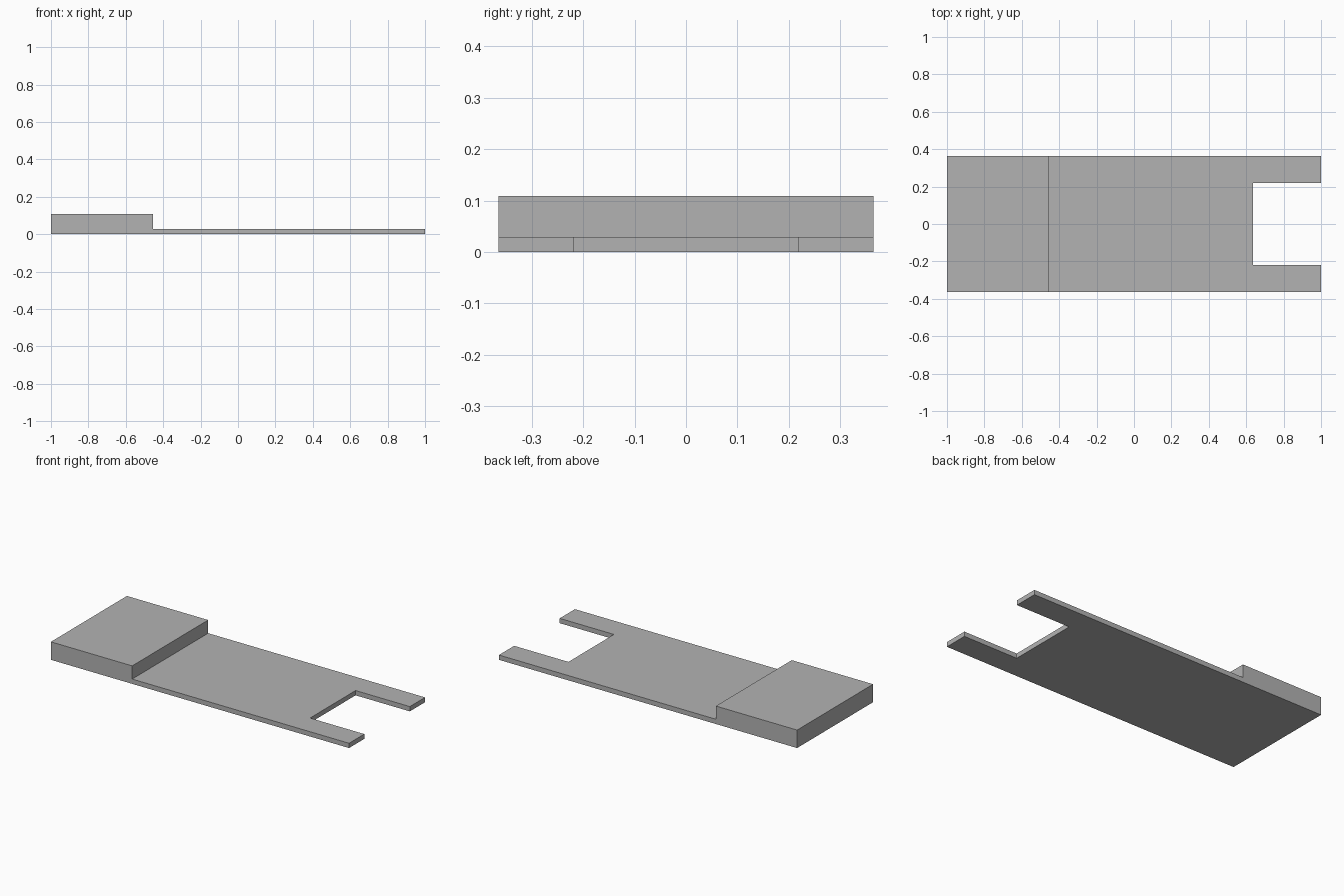
import bpy
import bmesh

cube = bpy.data.objects.get("Cube")
if cube:
    bpy.data.objects.remove(cube, do_unlink=True)

# Main dimensions
half_width = 0.364
plate_top = 0.029
block_top = 0.109
step_x = -0.455
notch_x = 0.636
notch_half = 0.218

grey = bpy.data.materials.new("plain grey")
grey.use_nodes = True
grey.diffuse_color = (0.45, 0.45, 0.45, 1)
bsdf = next(n for n in grey.node_tree.nodes if n.type == "BSDF_PRINCIPLED")
bsdf.inputs["Base Color"].default_value = grey.diffuse_color

bm = bmesh.new()


def raise_faces(faces, height):
    """Extrude faces upward and return the new top faces."""
    result = bmesh.ops.extrude_face_region(bm, geom=faces)["geom"]
    verts = [g for g in result if isinstance(g, bmesh.types.BMVert)]
    bmesh.ops.translate(bm, verts=verts, vec=(0, 0, height))
    return [g for g in result if isinstance(g, bmesh.types.BMFace)]


# Footprint: block end, and plate with a forked end
near_side = [(1, -half_width), (1, -notch_half), (notch_x, -notch_half)]
far_side = [(x, -y) for x, y in reversed(near_side)]
step = [bm.verts.new((step_x, y, 0)) for y in (-half_width, half_width)]
fork = [bm.verts.new((x, y, 0)) for x, y in near_side + far_side]
end = [bm.verts.new((-1, y, 0)) for y in (half_width, -half_width)]
plate_face = bm.faces.new([step[0], *fork, step[1]])
block_face = bm.faces.new([step[0], step[1], *end])

# Plate thickness, then the raised block at one end
tops = raise_faces([plate_face, block_face], plate_top)
block = min(tops, key=lambda f: f.calc_center_median().x)
raise_faces([block], block_top - plate_top)
bmesh.ops.delete(bm, geom=[f for f in bm.faces if f == block], context="FACES_ONLY")

# Merge coplanar faces into clean flat sides
bmesh.ops.dissolve_limit(bm, angle_limit=0.01, verts=bm.verts[:], edges=bm.edges[:])
bmesh.ops.recalc_face_normals(bm, faces=bm.faces[:])

mesh = bpy.data.meshes.new("stepped_fork_plate")
bm.to_mesh(mesh)
bm.free()
mesh.materials.append(grey)
plate = bpy.data.objects.new("stepped_fork_plate", mesh)
bpy.context.collection.objects.link(plate)
